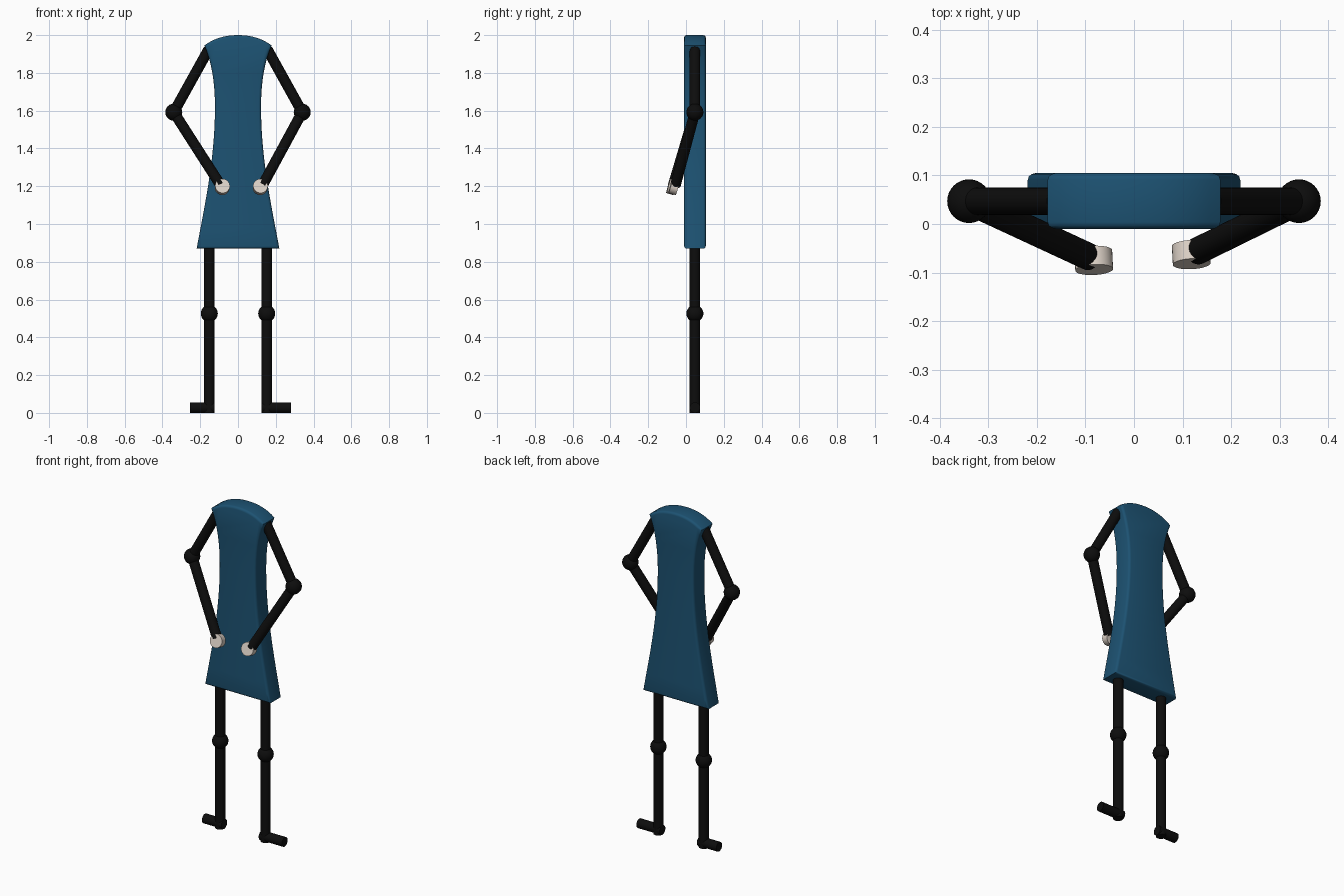
import bpy, bmesh
from mathutils import Vector
from mathutils.geometry import interpolate_bezier

if "Cube" in bpy.data.objects:
    bpy.data.objects.remove(bpy.data.objects["Cube"])

YC = 0.047   # depth of the limb plane
R = 0.028    # limb radius
JOINT = 0.045


def material(name, rgb):
    m = bpy.data.materials.new(name)
    m.diffuse_color = (*rgb, 1)
    m.use_nodes = True
    m.node_tree.nodes["Principled BSDF"].inputs["Base Color"].default_value = m.diffuse_color
    return m


BLUE = material("blue", (0.012, 0.085, 0.17))
BLACK = material("black", (0.004, 0.004, 0.004))
PALE = material("pale", (0.72, 0.64, 0.57))


def finish(obj, name, mat):
    obj.name = name
    obj.data.materials.append(mat)
    bpy.ops.object.select_all(action='DESELECT')
    obj.select_set(True)
    bpy.context.view_layer.objects.active = obj
    bpy.ops.object.shade_smooth_by_angle(angle=0.7)
    return obj


def rod(name, a, b, radius=R, mat=BLACK):
    a, b = Vector(a), Vector(b)
    d = b - a
    bpy.ops.mesh.primitive_cylinder_add(
        vertices=32, radius=radius, depth=d.length, location=(a + b) / 2,
        rotation=d.to_track_quat('Z', 'Y').to_euler())
    return finish(bpy.context.object, name, mat)


def ball(name, pos):
    bpy.ops.mesh.primitive_uv_sphere_add(
        segments=32, ring_count=16, radius=JOINT, location=pos)
    return finish(bpy.context.object, name, BLACK)


def bezier(pts, n):
    return [(p.x, p.y) for p in interpolate_bezier(*[Vector(p) for p in pts], n)]


# Body: half outline (x, z) mirrored, extruded in depth, rounded rims
half = bezier([(0, 2.0), (0.065, 2.0), (0.125, 1.985), (0.178, 1.945)], 8)
half += bezier([(0.178, 1.945), (0.14, 1.86), (0.122, 1.75), (0.122, 1.62)], 9)[1:]
half += bezier([(0.122, 1.62), (0.122, 1.35), (0.172, 1.12), (0.219, 0.87)], 14)[1:]
outline = half + [(-x, z) for x, z in reversed(half[1:])]

bm = bmesh.new()
face = bm.faces.new([bm.verts.new((x, -0.01, z)) for x, z in outline])
ext = bmesh.ops.extrude_face_region(bm, geom=[face])
bmesh.ops.translate(bm, vec=(0, 0.115, 0),
                    verts=[v for v in ext["geom"] if isinstance(v, bmesh.types.BMVert)])
if not any(len(f.verts) == len(outline) and f.calc_center_median().y < 0 for f in bm.faces):
    bm.faces.new([v for v in bm.verts if v.co.y < 0])
bmesh.ops.recalc_face_normals(bm, faces=bm.faces)
rims = [e for e in bm.edges if abs(e.verts[0].co.y - e.verts[1].co.y) < 1e-5]
bmesh.ops.bevel(bm, geom=rims, offset=0.014, segments=3, profile=0.5, affect='EDGES')
mesh = bpy.data.meshes.new("body")
bm.to_mesh(mesh)
bm.free()
body = bpy.data.objects.new("body", mesh)
bpy.context.collection.objects.link(body)
finish(body, "body", BLUE)

# Limbs: wrist, hand centre and toe differ slightly per side
sides = [
    ("left", -1, (-0.092, -0.068, 1.205), (-0.083, -0.075, 1.196), 0.255),
    ("right", 1, (0.13, -0.056, 1.205), (0.118, -0.063, 1.196), 0.28),
]
for side, s, wrist, palm, toe in sides:
    elbow = (s * 0.34, YC, 1.592)
    rod(side + "_upper_arm", (s * 0.155, YC, 1.925), elbow)
    ball(side + "_elbow", elbow)
    rod(side + "_forearm", elbow, wrist)
    # Hand: disc lying parallel to the forearm
    n = Vector((0.05, -0.96, 0.28)).normalized() * 0.02
    rod(side + "_hand", Vector(palm) - n, Vector(palm) + n, 0.039, PALE)
    # Leg, knee and sideways foot
    rod(side + "_leg", (s * 0.152, YC, 0), (s * 0.152, YC, 0.9))
    ball(side + "_knee", (s * 0.152, YC, 0.526))
    rod(side + "_foot", (s * 0.125, YC, R), (s * toe, YC, R))
